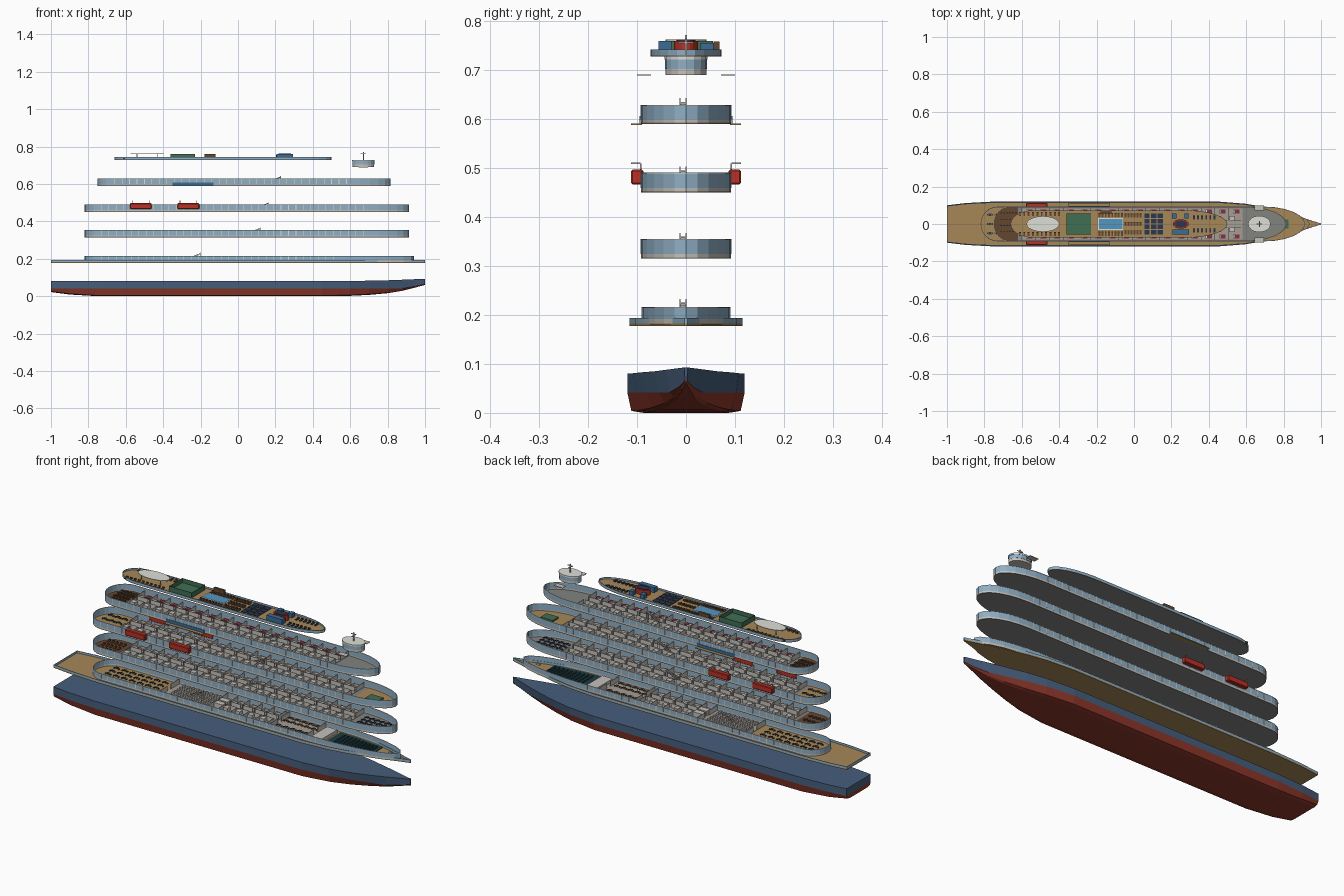
import bpy, bmesh, math
from mathutils import Matrix

if "Cube" in bpy.data.objects:
    bpy.data.objects.remove(bpy.data.objects["Cube"])

def mat(name, r, g, b):
    m = bpy.data.materials.new(name)
    m.diffuse_color = tuple((c / 255) ** 2.2 for c in (r, g, b)) + (1,)
    m.use_nodes = True
    m.node_tree.nodes["Principled BSDF"].inputs["Base Color"].default_value = m.diffuse_color
    return m

NAVY, RED = mat("hull_blue", 72, 94, 122), mat("hull_red", 140, 58, 46)
TAN, BROWN = mat("teak", 164, 134, 88), mat("dark_wood", 100, 72, 52)
GREY, WALL = mat("floor_grey", 128, 130, 126), mat("wall", 196, 192, 186)
WHITE, GLASS = mat("white", 222, 222, 216), mat("glass", 142, 174, 196)
BOAT, MAROON = mat("boat_red", 184, 52, 42), mat("maroon", 128, 52, 66)
GREEN, POOL = mat("green", 66, 110, 84), mat("pool_blue", 84, 148, 190)
DARK, TEAL = mat("dark_navy", 46, 58, 82), mat("teal", 34, 62, 68)
CARPET, BLUE = mat("carpet", 164, 156, 148), mat("blue", 62, 108, 148)

def finish(name, bm, *mats):
    bmesh.ops.recalc_face_normals(bm, faces=bm.faces)
    me = bpy.data.meshes.new(name)
    bm.to_mesh(me)
    bm.free()
    for m in mats:
        me.materials.append(m)
    ob = bpy.data.objects.new(name, me)
    bpy.context.collection.objects.link(ob)
    return ob

def boxes(name, items, m, mirror=False):
    """Many boxes (cx, cy, cz, sx, sy, sz) as one object; cz is the base."""
    bm = bmesh.new()
    for x, y, z, sx, sy, sz in items:
        for s in ((1, -1) if mirror else (1,)):
            bmesh.ops.create_cube(bm, size=1, matrix=Matrix.Translation((x, s * y, z + sz / 2)) @ Matrix.Diagonal((sx, sy, sz, 1)))
    return finish(name, bm, m)

def prism(name, pts, z0, z1, m):
    bm = bmesh.new()
    lo = [bm.verts.new((x, y, z0)) for x, y in pts]
    hi = [bm.verts.new((x, y, z1)) for x, y in pts]
    bm.faces.new(lo)
    bm.faces.new(hi)
    for i in range(len(pts)):
        j = (i + 1) % len(pts)
        bm.faces.new((lo[i], lo[j], hi[j], hi[i]))
    return finish(name, bm, m)

def ring(name, outer, inner, z0, z1, m):
    bm = bmesh.new()
    loops = [[bm.verts.new((x, y, z)) for x, y in p] for p, z in ((outer, z0), (outer, z1), (inner, z1), (inner, z0))]
    n = len(outer)
    for k in range(4):
        a, b = loops[k], loops[(k + 1) % 4]
        for i in range(n):
            j = (i + 1) % n
            bm.faces.new((a[i], a[j], b[j], b[i]))
    return finish(name, bm, m)

def ellipse(cx, cy, rx, ry, n=20):
    return [(cx + rx * math.cos(2 * math.pi * i / n), cy + ry * math.sin(2 * math.pi * i / n)) for i in range(n)]

def outline(x0, x1, w, aft, fore, t=0.0, n=6):
    """Straight-sided plan with elliptical ends, inset by t."""
    half = [(x1 - fore + (fore - t) * math.cos(a), (w - t) * math.sin(a)) for a in [math.pi / 2 * i / n for i in range(n + 1)]]
    half += [(x0 + aft - (aft - t) * math.sin(a), (w - t) * math.cos(a)) for a in [math.pi / 2 * i / n for i in range(n + 1)]]
    return half + [(x, -y) for x, y in half[-2:0:-1]]

def clip(pts, a, b):
    return [(min(max(x, a), b), y) for x, y in pts]

# Hull: stations lofted bow to stern
BREADTH = [(-1, .10), (-.9, .112), (-.75, .12), (.45, .12), (.6, .108), (.7, .09), (.8, .064), (.88, .041), (.95, .018), (1, .003)]
KEEL = [.022, .009, 0, 0, .002, .007, .016, .029, .047, .060]
SHEER = [.08, .08, .08, .08, .081, .083, .085, .088, .091, .093]
bm = bmesh.new()
rows = []
for (x, b), k, s in zip(BREADTH, KEEL, SHEER):
    w = max(.042, k + .006)
    f = 1 if x < .5 else 1 - .45 * (x - .5) / .5
    half = [(b * .72 * f, k), (b * .93 * f, k + .004), (b * (.5 + .5 * f), w), (b, s)]
    rows.append([bm.verts.new((x, y, z)) for y, z in half[::-1] + [(-y, z) for y, z in half]])
for p, q in zip(rows, rows[1:]):
    for i in range(8):
        j = (i + 1) % 8
        bm.faces.new((p[i], p[j], q[j], q[i])).material_index = 0 if i in (0, 6, 7) else 1
for r in (rows[0], rows[-1]):
    bm.faces.new((r[0], r[1], r[6], r[7]))
    bm.faces.new(r[1:7]).material_index = 1
finish("hull", bm, NAVY, RED)

# Main deck plate and bulwark following the hull
def deck_plan(t):
    half = [(max(-1 + t, min(x, 1 - 3 * t)), max(b * .965 - t, .0015)) for x, b in BREADTH]
    return half + [(x, -y) for x, y in half[::-1]]
prism("main_deck", deck_plan(0), .178, .183, TAN)
ring("bulwark", deck_plan(0), deck_plan(.002), .183, .194, GLASS)

# Open-topped deck houses: floor, low wall, glazing, rim and mullions
def house(name, x0, x1, w, aft, fore, z, h, floor, band=.010):
    p, q = outline(x0, x1, w, aft, fore), outline(x0, x1, w, aft, fore, .003)
    prism(name + "_floor", p, z, z + .003, floor)
    ring(name + "_wall", p, q, z + .003, z + band, WALL)
    ring(name + "_windows", p, q, z + band, z + h - .002, GLASS)
    ring(name + "_rim", outline(x0, x1, w + .001, aft, fore), q, z + h - .002, z + h, WHITE)
    n = int((x1 - fore - x0 - aft) / .04)
    boxes(name + "_mullions", [(x0 + aft + .04 * i, w, z + band, .003, .002, h - band - .002) for i in range(n + 1)], WHITE, True)
    return q

def cabins(name, a, b, z, bed):
    """Corridor walls, partitions, bathrooms and beds on both sides."""
    n = round((b - a) / .075)
    s = (b - a) / n
    prism(name + "_carpet", [(a, -.084), (b, -.084), (b, .084), (a, .084)], z + .003, z + .005, CARPET)
    walls = [(a + s * (i + .5), .018, z + .005, s * .8, .002, .024) for i in range(n)]
    walls += [(a + s * i, .052, z + .005, .002, .067, .024) for i in range(n + 1)]
    boxes(name + "_walls", walls, WALL, True)
    boxes(name + "_bathrooms", [(a + s * (i + .25), .031, z + .005, s * .36, .024, .018) for i in range(n)], WALL, True)
    boxes(name + "_beds", [(a + s * (i + .55), .066, z + .005, .034, .022, .008) for i in range(n)], bed, True)
    boxes(name + "_pillows", [(a + s * (i + .55) - .013, .066, z + .013, .007, .018, .003) for i in range(n)], WHITE, True)

def stairs(name, x, z):
    bm = bmesh.new()
    for y in (-.012, 0):
        m = Matrix.Translation((x, y, z + .035)) @ Matrix.Rotation(-.38, 4, 'Y') @ Matrix.Diagonal((.075, .002, .003, 1))
        bmesh.ops.create_cube(bm, size=1, matrix=m)
    for i in range(9):
        m = Matrix.Translation((x - .036 + .008 * i, -.006, z + .012 + .004 * i)) @ Matrix.Diagonal((.008, .012, .003, 1))
        bmesh.ops.create_cube(bm, size=1, matrix=m)
    for y in (-.012, 0):
        bmesh.ops.create_cube(bm, size=1, matrix=Matrix.Translation((x + .033, y, z + .028)) @ Matrix.Diagonal((.002, .002, .05, 1)))
    finish(name, bm, WALL)

def tables(name, xs, ys, z, m):
    items = []
    for x in xs:
        for y in ys:
            items += [(x, y, z + .006, .014, .012, .002), (x, y, z, .003, .003, .006)]
            items += [(x + d, y, z, .006, .009, .005) for d in (-.013, .013)]
    boxes(name, items, m)

def loungers(name, xs, ys, z, m):
    boxes(name, [i for x in xs for y in ys for i in ((x, y, z, .010, .022, .004), (x, y + .009, z + .004, .010, .004, .005))], m)

def span(a, b, n):
    return [a + (b - a) * i / (n - 1) for i in range(n)]

q = house("deck_one", -.82, .94, .09, .09, .42, .180, .036, TAN, .012)
prism("lounge_floor", [(-.4, -.085), (.5, -.085), (.5, .085), (-.4, .085)], .183, .185, CARPET)
tables("terrace_tables", span(-.74, -.46, 7), (-.055, -.018, .018, .055), .183, DARK)
boxes("lounge_seats", [(x, y, .185, .012, .012, .008) for x in span(-.36, -.15, 9) for y in span(-.07, .07, 7)], WALL)
cabins("deck_one_cabins", -.06, .22, .181, CARPET)
tables("restaurant_tables", span(.26, .42, 5), (-.065, -.03, .03, .065), .185, BROWN)
boxes("lounge_partitions", [(x, .05, .185, .003, .07, .026) for x in (-.4, -.12, .24, .45)], WALL, True)
boxes("lift_core", [(-.09, .02, .185, .05, .03, .024)], WALL, True)
boxes("stage", [(.5, 0, .183, .06, .13, .018)], WALL)
prism("theatre_floor", [(.54, -.078), (.66, -.072), (.80, -.055), (.80, .055), (.66, .072), (.54, .078)], .183, .186, TEAL)
boxes("theatre_seats", [(x, 0, .186, .008, .115 - .25 * (x - .58), .004 + .03 * (x - .58)) for x in span(.58, .78, 10)], TEAL)
boxes("bow_winches", [(.87, .022, .183, .02, .008, .008)], WALL, True)

q = house("deck_two", -.82, .915, .092, .09, .22, .315, .040, GREY)
prism("deck_two_aft_floor", clip(q, -1, -.66), .318, .320, BROWN)
loungers("deck_two_seats", span(-.78, -.69, 5), (-.045, 0, .045), .320, BROWN)
cabins("deck_two_cabins", -.64, .67, .315, CARPET)
tables("gym_benches", span(.72, .84, 5), (-.045, -.015, .015, .045), .318, DARK)

q = house("deck_three", -.82, .915, .092, .09, .22, .450, .041, GREY)
prism("deck_three_aft_floor", clip(q, -1, -.66), .453, .455, TAN)
prism("deck_three_fore_floor", clip(q, .695, 1), .453, .455, TAN)
boxes("garden_bed", [(.79, 0, .455, .07, .05, .008)], GREEN)
tables("aft_cafe_tables", span(-.77, -.69, 3), (-.05, 0, .05), .455, DARK)
cabins("deck_three_cabins", -.64, .67, .450, CARPET)
lb = boxes("lifeboats", [(x, .0995, .467, .116, .025, .030) for x in (-.52, -.265)], BOAT, True)
bv = lb.modifiers.new("bevel", 'BEVEL')
bv.width, bv.segments = .003, 1
boxes("davits", [i for c in (-.52, -.265) for d in (-.045, .045) for i in ((c + d, .0925, .488, .004, .004, .022), (c + d, .1025, .509, .004, .02, .003))], WALL, True)

q = house("deck_four", -.75, .815, .092, .09, .22, .590, .039, GREY)
prism("deck_four_aft_floor", clip(q, -1, -.62), .593, .595, BROWN)
loungers("aft_loungers", span(-.71, -.63, 6), (-.05, -.017, .017, .05), .595, BROWN)
cabins("deck_four_cabins", -.60, .58, .590, MAROON)
boxes("balconies", [(-.24, .101, .588, .22, .022, .003)], TAN, True)
boxes("balcony_glass", [(-.24, .094, .591, .22, .002, .016)], BLUE, True)

for nm, x, z in (("stairs_one", -.235, .180), ("stairs_two", .085, .315), ("stairs_three", .13, .450), ("stairs_four", .195, .590)):
    stairs(nm, x, z)

# Bridge with wings, roof and mast
prism("bridge_base", ellipse(.67, 0, .058, .042, 16), .690, .703, WALL)
prism("bridge_windows", ellipse(.67, 0, .059, .043, 16), .703, .722, GLASS)
prism("bridge_roof", ellipse(.67, 0, .061, .044, 16), .722, .729, WHITE)
boxes("bridge_wings", [(.67, .086, .689, .05, .028, .003)], WALL, True)
boxes("mast", [(.67, 0, .729, .005, .005, .043), (.67, 0, .755, .006, .03, .003), (.67, 0, .762, .03, .004, .003)], WALL)

# Sun deck
p, q = outline(-.66, .5, .073, .12, .22), outline(-.66, .5, .073, .12, .22, .002)
prism("sun_deck_slab", p, .728, .731, GREY)
prism("sun_deck_planking", q, .731, .734, TAN)
ring("sun_deck_rail", p, q, .731, .743, GLASS)
T = .734
prism("canopy", ellipse(-.487, 0, .088, .042), .760, .763, WHITE)
boxes("canopy_posts", [(x, .026, T, .003, .003, .027) for x in (-.54, -.43)], WHITE, True)
boxes("sports_court", [(-.295, 0, T, .13, .11, .004)], GREEN)
boxes("court_fence", [(-.295, .054, T, .13, .002, .026)] + [(x, .027, T, .002, .054, .026) for x in (-.36, -.23)], GREEN, True)
boxes("pool_surround", [(-.125, 0, T, .135, .066, .004)], WHITE)
boxes("pool", [(-.125, 0, T + .004, .125, .056, .001)], POOL)
loungers("pool_loungers", span(-.185, -.065, 8), (-.052, .048), T, BROWN)
boxes("bar_hut", [(-.15, .062, T, .06, .012, .025)], BROWN)
loungers("deck_chairs", span(-.045, .035, 6), (-.045, 0, .045), T, BROWN)
boxes("solar_panels", [(x, y, T + .004, .028, .026, .003) for x in (.07, .105, .14) for y in (-.044, -.015, .015, .044)], DARK)
prism("funnel", ellipse(.25, 0, .042, .025), T, .760, BOAT)
prism("funnel_cap", ellipse(.25, 0, .034, .019), .760, .763, DARK)
boxes("machinery_house", [(.25, -.043, T, .09, .026, .026)], BLUE)
boxes("machinery_vents", [(x, .043, T, .022, .026, .022) for x in (.215, .28)], BLUE)
loungers("bow_loungers", span(.32, .43, 6), (-.034, .034), T, DARK)
loungers("stern_loungers", span(-.61, -.40, 10), (-.054, .054), T, BROWN)
